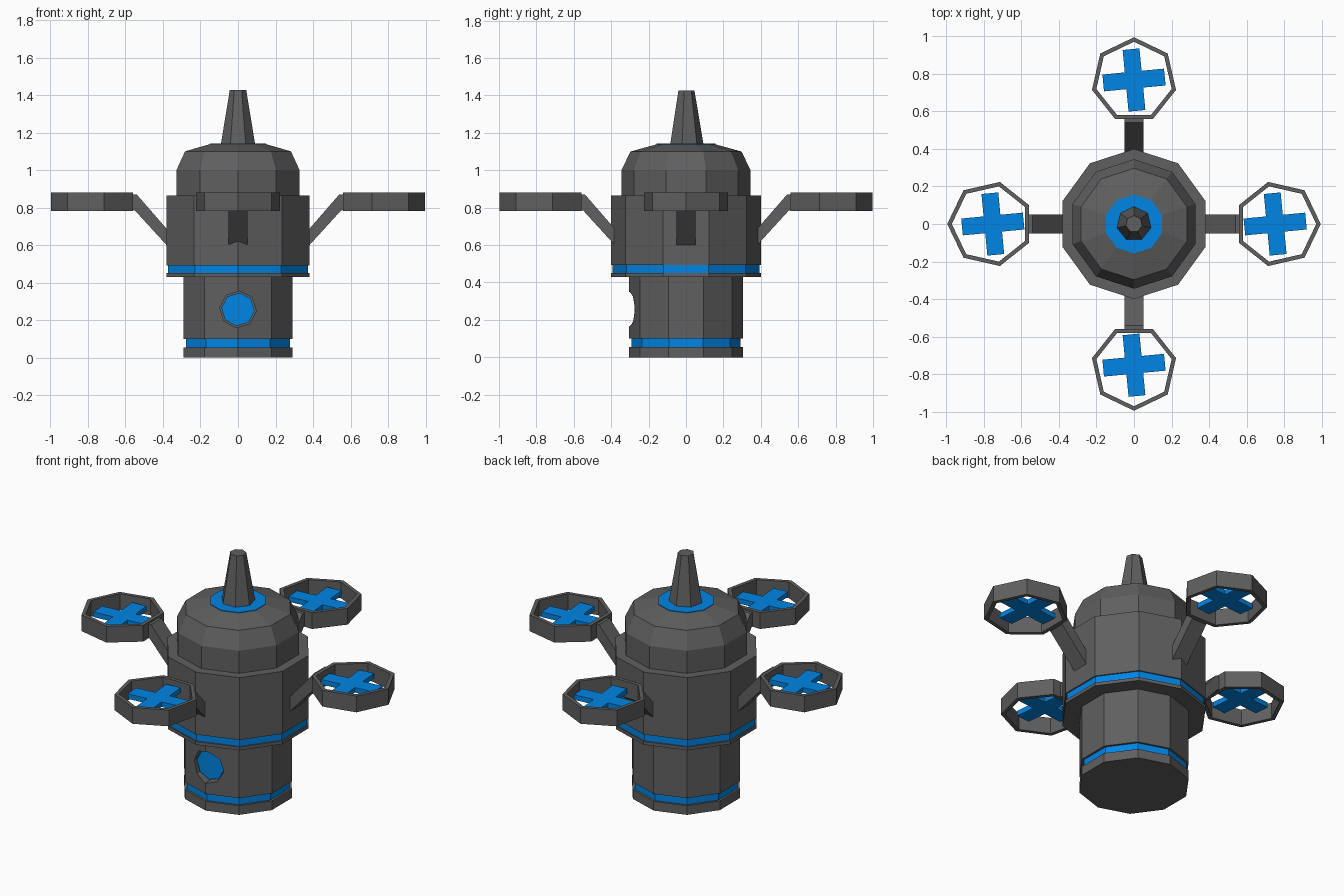
import bpy, bmesh
from math import cos, sin, pi, radians
from mathutils import Matrix

if "Cube" in bpy.data.objects:
    bpy.data.objects.remove(bpy.data.objects["Cube"])


def colour(name, rgb):
    m = bpy.data.materials.new(name)
    m.diffuse_color = (*rgb, 1)
    m.use_nodes = True
    m.node_tree.nodes["Principled BSDF"].inputs["Base Color"].default_value = m.diffuse_color
    return m


blue = colour("blue", (0.0, 0.235, 0.78))
dark = colour("dark_grey", (0.115, 0.115, 0.115))


def finish(name, bm, mat, xf=None):
    if xf:
        bm.transform(xf)
    bmesh.ops.recalc_face_normals(bm, faces=bm.faces)
    me = bpy.data.meshes.new(name)
    bm.to_mesh(me)
    bm.free()
    ob = bpy.data.objects.new(name, me)
    bpy.context.collection.objects.link(ob)
    me.materials.append(mat)
    return ob


def lathe(name, profile, sides=10, mat=dark, phase=pi / 2, closed=False, xf=None):
    """Spin (radius, z) points; capped ends, or a ring if closed."""
    bm = bmesh.new()
    rows = [[bm.verts.new((r * cos(phase + 2 * pi * i / sides),
                           r * sin(phase + 2 * pi * i / sides), z))
             for i in range(sides)] for r, z in profile]
    pairs = list(zip(rows, rows[1:]))
    if closed:
        pairs.append((rows[-1], rows[0]))
    else:
        bm.faces.new(rows[0])
        bm.faces.new(rows[-1])
    for a, b in pairs:
        for i in range(sides):
            j = (i + 1) % sides
            bm.faces.new((a[i], a[j], b[j], b[i]))
    return finish(name, bm, mat, xf)


def prism(name, pts, to3d, lo, hi, mat=dark, xf=None):
    """Extrude a flat outline between two depths."""
    bm = bmesh.new()
    a = [bm.verts.new(to3d(u, v, lo)) for u, v in pts]
    b = [bm.verts.new(to3d(u, v, hi)) for u, v in pts]
    bm.faces.new(a)
    bm.faces.new(b)
    for i in range(len(pts)):
        j = (i + 1) % len(pts)
        bm.faces.new((a[i], a[j], b[j], b[i]))
    return finish(name, bm, mat, xf)


# Stacked body
lathe("base", [(0.305, 0), (0.305, 0.055)])
lathe("base_band", [(0.292, 0.055), (0.292, 0.1)], mat=blue)
lower = lathe("lower_body", [(0.305, 0.1), (0.305, 0.43)])
lathe("flange", [(0.4, 0.43), (0.4, 0.45)])
lathe("upper_band", [(0.392, 0.45), (0.392, 0.492)], mat=blue)
lathe("upper_body", [(0.4, 0.492), (0.4, 0.865)])
lathe("dome", [(0.345, 0.865), (0.345, 1.0), (0.297, 1.1), (0.155, 1.139)])
lathe("dome_cap", [(0.157, 1.138), (0.157, 1.142)], mat=blue)
lathe("antenna", [(0.093, 1.142), (0.045, 1.427)], sides=7)

# Round eye recessed in the front
front = Matrix.Translation((0, 0, 0.257)) @ Matrix.Rotation(pi / 2, 4, 'X')
cutter = lathe("eye_cutter", [(0.098, 0.235), (0.098, 0.4)], 8, phase=pi / 8 + 0.3, xf=front)
cutter.hide_render = True
cutter.hide_viewport = True
cut = lower.modifiers.new("eye_hole", 'BOOLEAN')
cut.operation = 'DIFFERENCE'
cut.solver = 'EXACT'
cut.object = cutter
lathe("eye", [(0.089, 0.225), (0.089, 0.262)], 8, blue, phase=pi / 8 + 0.3, xf=front)

# Four arms, each with a rotor guard and a crossed propeller
arm = [(0.34, 0.555), (0.34, 0.64), (0.54, 0.87), (0.565, 0.87), (0.565, 0.787), (0.55, 0.785)]
w, l = 0.045, 0.165
cross = [(l, -w), (l, w), (w, w), (w, l), (-w, l), (-w, w),
         (-l, w), (-l, -w), (-w, -w), (-w, -l), (w, -l), (w, -w)]
for k, side in enumerate(("right", "back", "left", "front")):
    turn = Matrix.Rotation(k * pi / 2, 4, 'Z')
    prism(side + "_arm", arm, lambda u, v, d: (u, d, v), -0.05, 0.05, xf=turn)
    lathe(side + "_rotor_guard",
          [(0.23, 0.783), (0.23, 0.88), (0.206, 0.88), (0.206, 0.783)],
          7, phase=0, closed=True, xf=turn @ Matrix.Translation((0.766, 0, 0)))
    reach = 0.768 if side == "back" else 0.753
    prism(side + "_propeller", cross, lambda u, v, d: (u, v, d), 0.82, 0.85, blue,
          turn @ Matrix.Translation((reach, 0, 0)) @ Matrix.Rotation(radians(5.5), 4, 'Z'))
